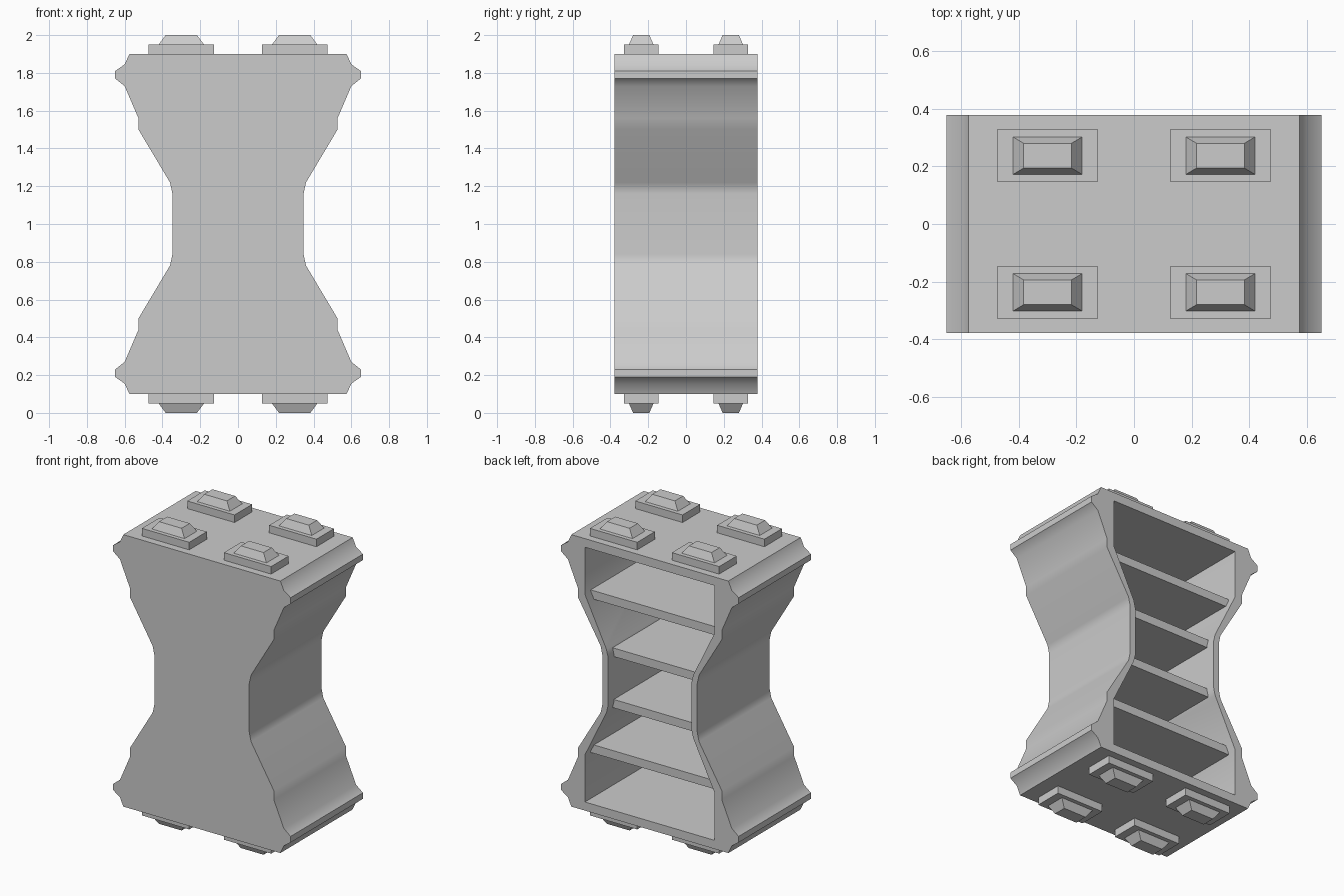
import bpy, bmesh

if "Cube" in bpy.data.objects:
    bpy.data.objects.remove(bpy.data.objects["Cube"])

grey = bpy.data.materials.new("plain_grey")
grey.use_nodes = True
grey.diffuse_color = (0.6, 0.6, 0.6, 1)
grey.node_tree.nodes["Principled BSDF"].inputs["Base Color"].default_value = grey.diffuse_color

DEPTH = 0.378          # half depth of the body
WALL = 0.05            # front panel thickness
RECESS = 0.06          # shelf setback from the open back


def finish(name, bm):
    bmesh.ops.recalc_face_normals(bm, faces=bm.faces)
    mesh = bpy.data.meshes.new(name)
    bm.to_mesh(mesh)
    bm.free()
    mesh.materials.append(grey)
    ob = bpy.data.objects.new(name, mesh)
    bpy.context.collection.objects.link(ob)
    return ob


def full_outline(quarter):
    """Mirror a top-right quarter profile about z = 1 and x = 0."""
    right = quarter + [(x, 2 - z) for x, z in reversed(quarter)]
    return right + [(-x, z) for x, z in reversed(right)]


def prism(name, outline, y0, y1):
    bm = bmesh.new()
    face = bm.faces.new([bm.verts.new((x, y0, z)) for x, z in outline])
    ext = bmesh.ops.extrude_face_region(bm, geom=[face])
    verts = [g for g in ext["geom"] if isinstance(g, bmesh.types.BMVert)]
    bmesh.ops.translate(bm, verts=verts, vec=(0, y1 - y0, 0))
    return finish(name, bm)


def frustum(name, centre, size, top, height):
    """Box with a bottom half size and a top half size; height may be negative."""
    bm = bmesh.new()
    bmesh.ops.create_cube(bm, size=2)
    cx, cy, cz = centre
    for v in bm.verts:
        half = top if v.co.z > 0 else size
        v.co = (cx + v.co.x * half[0], cy + v.co.y * half[1],
                cz + (height if v.co.z > 0 else 0))
    return finish(name, bm)


# Waisted body with flared ends
outer = [(0.575, 1.9), (0.6, 1.845), (0.65, 1.81), (0.65, 1.77), (0.6, 1.73),
         (0.527, 1.56), (0.527, 1.5), (0.36, 1.22), (0.347, 1.16)]
inner = [(0.475, 1.843), (0.475, 1.53), (0.318, 1.21), (0.306, 1.16)]
body = prism("body", full_outline(outer), -DEPTH, DEPTH)

# Hollow it out from the back
cutter = prism("cavity_cutter", full_outline(inner), -DEPTH + WALL, DEPTH + 0.1)
cutter.hide_render = True
bpy.context.view_layer.objects.active = body
body.select_set(True)
cut = body.modifiers.new("cavity", "BOOLEAN")
cut.object = cutter
cut.solver = "EXACT"
bpy.ops.object.modifier_apply(modifier=cut.name)
bpy.data.objects.remove(cutter)

# Soft bends on the sides, crisp corners elsewhere
bpy.ops.object.shade_smooth_by_angle(angle=0.6)
weighted = body.modifiers.new("weighted_normals", "WEIGHTED_NORMAL")
weighted.keep_sharp = True

# Four shelves, set back from the opening and sunk into the side walls
y_mid = (WALL - RECESS) / 2
y_half = DEPTH - (WALL + RECESS) / 2 + 0.01
for i, (z, half) in enumerate([(1.51, 0.48), (1.17, 0.32), (0.83, 0.32), (0.49, 0.48)]):
    size = (half, y_half)
    frustum(f"shelf_{i + 1}", (0, y_mid - 0.01, z - 0.028), size, size, 0.056)

# Studs on the top and bottom: a flat pad with a tapered cap
for end, z, up in (("top", 1.9, 1), ("bottom", 0.1, -1)):
    for side, sx in (("left", 1), ("right", -1)):
        for place, sy in (("front", -1), ("back", 1)):
            tag = f"{end}_{place}_{side}"
            x, y = 0.3 * sx, 0.237 * sy
            pad = (0.173, 0.092)
            frustum("pad_" + tag, (x, y, z), pad, pad, 0.05 * up)
            frustum("cap_" + tag, (x, y, z + 0.05 * up), (0.12, 0.065), (0.083, 0.043), 0.05 * up)
